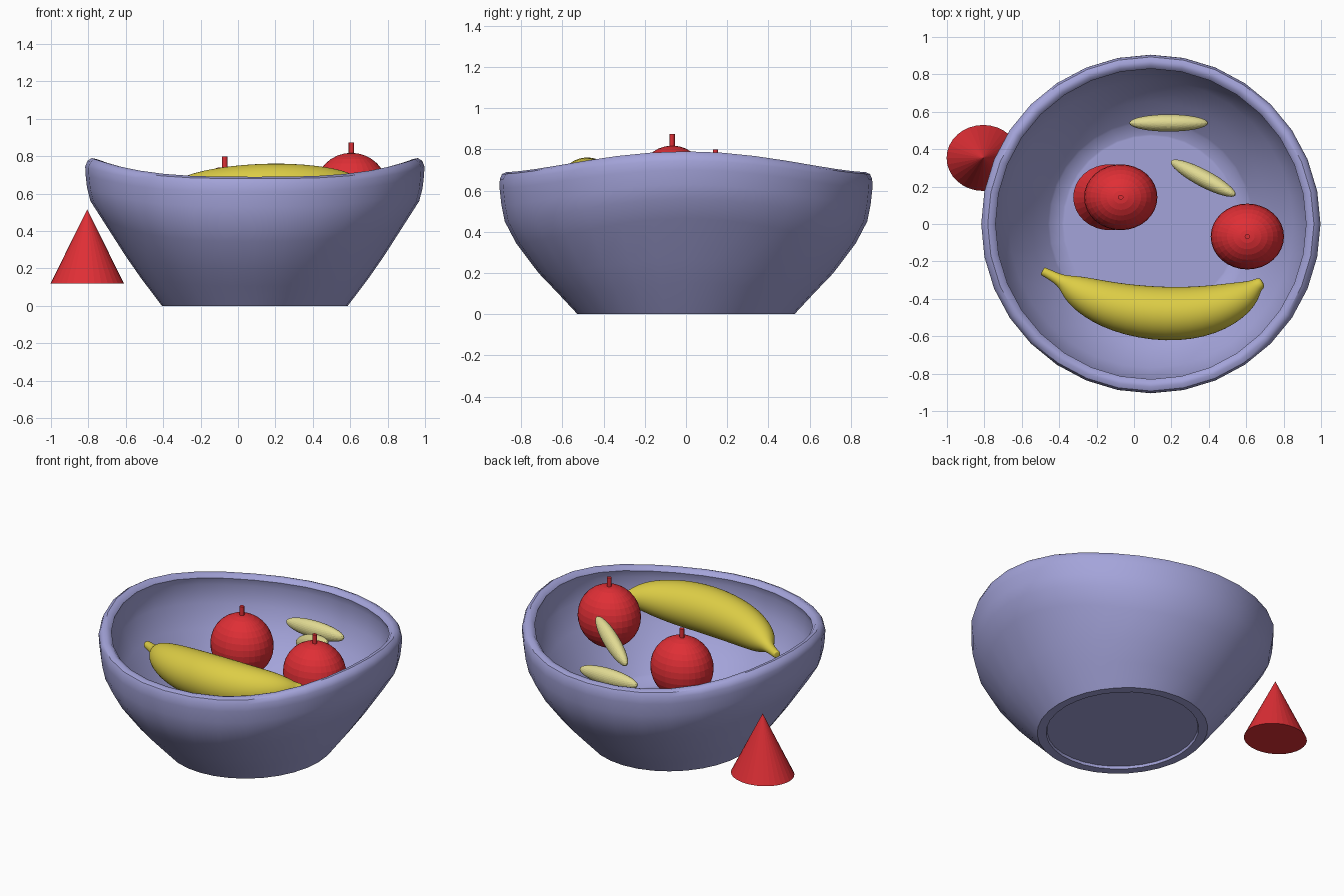
import bpy, bmesh, math
from mathutils import Vector, Matrix

if "Cube" in bpy.data.objects:
    bpy.data.objects.remove(bpy.data.objects["Cube"])


def material(name, rgb):
    m = bpy.data.materials.new(name)
    m.diffuse_color = (*rgb, 1)
    m.use_nodes = True
    m.node_tree.nodes["Principled BSDF"].inputs["Base Color"].default_value = m.diffuse_color
    return m


LAVENDER = material("lavender", (0.37, 0.37, 0.70))
RED = material("red", (0.74, 0.028, 0.036))
YELLOW = material("yellow", (0.72, 0.61, 0.06))
PALE = material("pale_yellow", (0.75, 0.70, 0.29))


def finish(name, bm, mat, smooth=None):
    bmesh.ops.recalc_face_normals(bm, faces=bm.faces)
    mesh = bpy.data.meshes.new(name)
    bm.to_mesh(mesh)
    bm.free()
    mesh.materials.append(mat)
    ob = bpy.data.objects.new(name, mesh)
    bpy.context.collection.objects.link(ob)
    if smooth:
        bpy.ops.object.select_all(action='DESELECT')
        ob.select_set(True)
        bpy.context.view_layer.objects.active = ob
        bpy.ops.object.shade_smooth_by_angle(angle=math.radians(smooth))
    return ob


def loft(rings):
    """Skin closed rings of points and cap both ends."""
    bm = bmesh.new()
    rows = [[bm.verts.new(p) for p in ring] for ring in rings]
    n = len(rows[0])
    for a, b in zip(rows, rows[1:]):
        for i in range(n):
            j = (i + 1) % n
            bm.faces.new((a[i], a[j], b[j], b[i]))
    bm.faces.new(rows[0][::-1])
    bm.faces.new(rows[-1])
    return bm


# Bowl: each ring is (x radius, y radius, z at the sides, z at front and back)
PROFILE = [
    (0.425, 0.45, 0.016, 0.016), (0.44, 0.465, 0.016, 0.016), (0.445, 0.47, 0.0, 0.0),
    (0.497, 0.527, 0.0, 0.0),
    (0.61, 0.625, 0.15, 0.105), (0.69, 0.716, 0.265, 0.20), (0.818, 0.825, 0.465, 0.345),
    (0.879, 0.88, 0.56, 0.45), (0.897, 0.896, 0.63, 0.53),
    (0.905, 0.905, 0.70, 0.61), (0.907, 0.904, 0.745, 0.655), (0.895, 0.893, 0.775, 0.68),
    (0.872, 0.870, 0.79, 0.69), (0.847, 0.847, 0.785, 0.685), (0.830, 0.830, 0.765, 0.665),
    (0.843, 0.843, 0.72, 0.62), (0.826, 0.826, 0.60, 0.50), (0.76, 0.77, 0.46, 0.36),
    (0.635, 0.655, 0.275, 0.235), (0.55, 0.552, 0.155, 0.145), (0.54, 0.542, 0.145, 0.138),
    (0.475, 0.48, 0.105, 0.105), (0.465, 0.47, 0.105, 0.105),
]
rings = []
for rx, ry, zx, zy in PROFILE:
    ring = []
    for i in range(32):
        a = math.tau * i / 32
        c, s = math.cos(a), math.sin(a)
        ring.append((0.09 + rx * c, ry * s, zy + (zx - zy) * abs(c) ** 3.2))
    rings.append(ring)
finish("bowl", loft(rings), LAVENDER, 40)

# Banana: centre line points with radius
PATH = [
    (-0.49, -0.25, 0.585, 0.022), (-0.485, -0.253, 0.585, 0.024),
    (-0.39, -0.302, 0.59, 0.03), (-0.355, -0.325, 0.595, 0.06),
    (-0.28, -0.375, 0.60, 0.10), (-0.10, -0.450, 0.61, 0.137),
    (0.18, -0.490, 0.617, 0.153), (0.42, -0.463, 0.618, 0.138),
    (0.58, -0.395, 0.63, 0.095), (0.64, -0.345, 0.63, 0.052),
    (0.66, -0.325, 0.63, 0.034), (0.69, -0.31, 0.63, 0.032),
]
rings = []
for k, (x, y, z, r) in enumerate(PATH):
    p0 = Vector(PATH[max(k - 1, 0)][:3])
    p1 = Vector(PATH[min(k + 1, len(PATH) - 1)][:3])
    t = (p1 - p0).normalized()
    u = t.cross(Vector((0, 0, 1))).normalized()
    v = u.cross(t)
    rings.append([Vector((x, y, z)) + r * (u * math.cos(a) + v * math.sin(a))
                  for a in (math.tau * i / 16 for i in range(16))])
banana = finish("banana", loft(rings), YELLOW, 80)
sub = banana.modifiers.new("smooth", 'SUBSURF')
sub.levels = sub.render_levels = 2


def ellipsoid(name, centre, size, mat, rot=Matrix()):
    bm = bmesh.new()
    bmesh.ops.create_uvsphere(bm, u_segments=32, v_segments=16, radius=1)
    bm.transform(Matrix.Translation(centre) @ rot @ Matrix.Diagonal((*size, 1)))
    return finish(name, bm, mat)


def cone(name, centre, r1, r2, height, mat):
    bm = bmesh.new()
    bmesh.ops.create_cone(bm, cap_ends=True, segments=32, radius1=r1, radius2=r2, depth=height)
    bm.transform(Matrix.Translation(centre) @ Matrix.Diagonal((1, 0.9, 1, 1)))
    return finish(name, bm, mat)


# Apples with stems, each paired with a cone at the same offset
for i, (x, y, z) in enumerate([(-0.071, 0.143, 0.546), (0.606, -0.067, 0.622)], 1):
    ellipsoid(f"apple_{i}", (x, y, z), (0.196, 0.176, 0.196), RED)
    cone(f"apple_stem_{i}", (x, y, z + 0.21), 0.014, 0.014, 0.085, RED)
    cone(f"red_cone_{i}", (x - 0.735, y + 0.21, z - 0.228), 0.196, 0, 0.395, RED)

# Slim pale fruits
ellipsoid("pale_fruit_1", (0.185, 0.54, 0.56), (0.21, 0.046, 0.054), PALE)
tilt = Vector((0.17, -0.09, 0.078)).to_track_quat('X', 'Z').to_matrix().to_4x4()
ellipsoid("pale_fruit_2", (0.37, 0.245, 0.635), (0.21, 0.046, 0.054), PALE, tilt)
